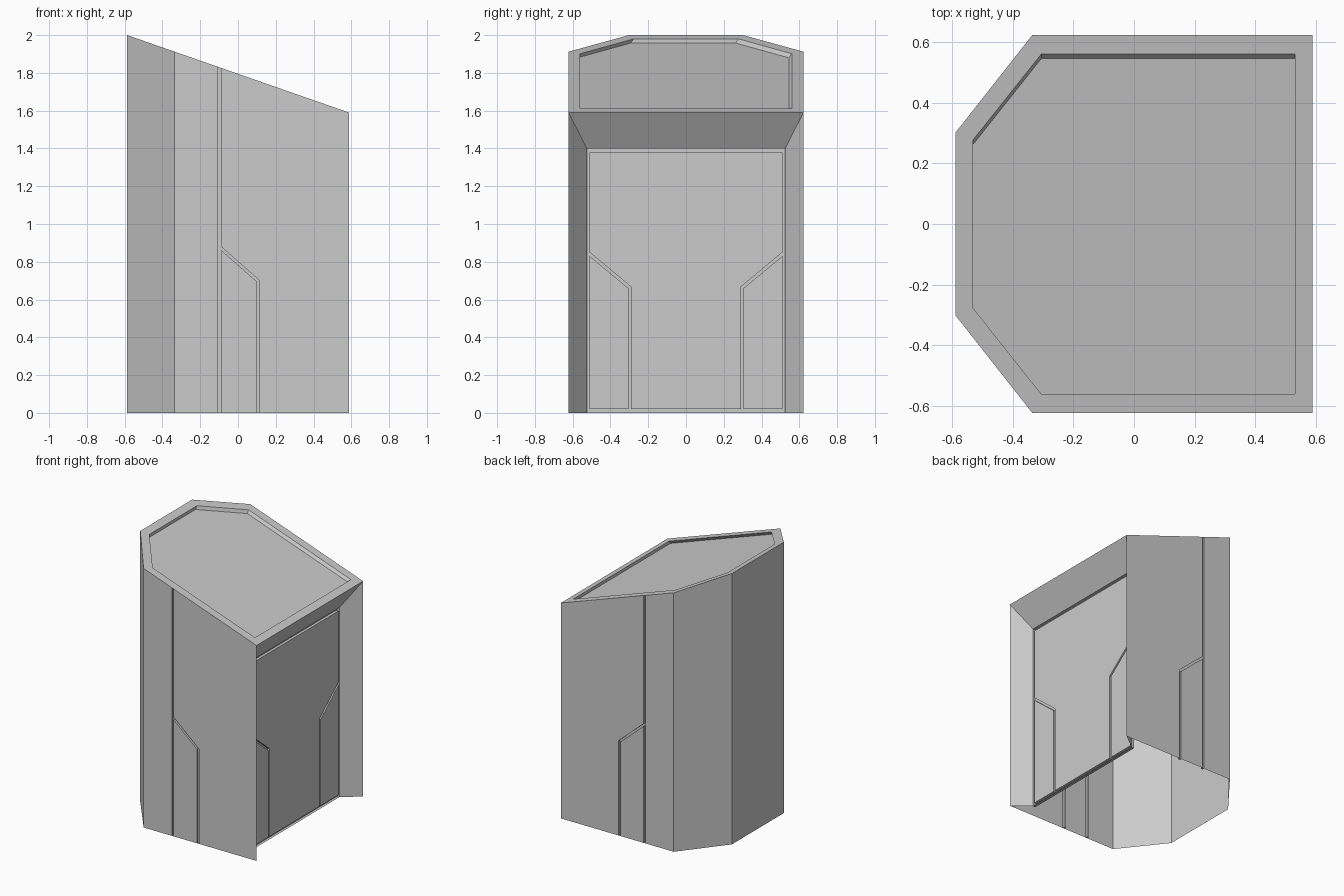
import bpy, bmesh

if "Cube" in bpy.data.objects:
    bpy.data.objects.remove(bpy.data.objects["Cube"])

def top_z(x):
    # sloping top plane
    return 2.0 - 0.349 * (x + 0.587)

def face(bm, pts):
    return bm.faces.new([bm.verts.new(p) for p in pts])

def walls(bm, a, b, closed=True):
    n = len(a)
    for i in range(n if closed else n - 1):
        j = (i + 1) % n
        face(bm, [a[i], a[j], b[j], b[i]])

def finish(bm, name):
    bmesh.ops.remove_doubles(bm, verts=bm.verts, dist=0.0005)
    bmesh.ops.recalc_face_normals(bm, faces=bm.faces)
    me = bpy.data.meshes.new(name)
    bm.to_mesh(me)
    bm.free()
    ob = bpy.data.objects.new(name, me)
    bpy.context.collection.objects.link(ob)
    return ob

XF, XC, XR, W = -0.587, -0.335, 0.587, 0.622
bm = bmesh.new()

# Sloping top: rim, recess walls and recessed floor
outer = [(XF, -.302), (XC, -W), (XR, -W), (XR, W), (XC, W), (XF, .302)]
inner = [(-.53, -.277), (-.305, -.56), (.53, -.56), (.53, .56), (-.305, .56), (-.53, .277)]
rim_o = [(x, y, top_z(x)) for x, y in outer]
rim_i = [(x, y, top_z(x)) for x, y in inner]
floor = [(x, y - .015, z - .022) for x, y, z in rim_i]
walls(bm, rim_o, rim_i)
walls(bm, rim_i, floor)
face(bm, floor)

# Blunt end walls
end = [rim_o[4], rim_o[5], rim_o[0], rim_o[1]]
walls(bm, end, [(x, y, 0) for x, y, z in end], closed=False)

# Long side walls with a panel groove, mirrored
a, b, c, d = -.105, -.09, .10, .115
plates = [
    [(XC, 0), (a, 0), (a, top_z(a)), (XC, top_z(XC))],
    [(b, 0), (c, 0), (c, .695), (b, .862)],
    [(d, 0), (XR, 0), (XR, top_z(XR)), (b, top_z(b)), (b, .88), (d, .70)],
]
groove = [(a, 0), (b, 0), (b, .862), (c, .695), (c, 0), (d, 0),
          (d, .70), (b, .88), (b, top_z(b)), (a, top_z(a))]
for s in (-1, 1):
    for p in plates:
        face(bm, [(x, s * W, z) for x, z in p])
    lip = [(x, s * W, z) for x, z in groove]
    bed = [(x, s * (W - .015), z) for x, z in groove]
    walls(bm, lip, bed)
    face(bm, bed)

# Splayed door frame
DX, DY, DZ = .462, .525, 1.40
frame_o = [(XR, -W, 0), (XR, -W, top_z(XR)), (XR, W, top_z(XR)), (XR, W, 0)]
frame_i = [(DX, -DY, 0), (DX, -DY, DZ), (DX, DY, DZ), (DX, DY, 0)]
frame_b = [(DX - .02, y, z) for x, y, z in frame_i]
walls(bm, frame_o, frame_i, closed=False)
walls(bm, frame_i, frame_b)
face(bm, frame_b)
finish(bm, "cabin_shell")

# Door leaf and corner panels, standing in the frame with gaps around them
def door_piece(name, outline):
    bm = bmesh.new()
    front = [(DX, y, z) for y, z in outline]
    back = [(DX - .02, y, z) for y, z in outline]
    face(bm, front)
    walls(bm, front, back)
    face(bm, back)
    finish(bm, name)

half = [(.29, .02), (.29, .667), (.51, .85), (.51, 1.378)]
door_piece("door_leaf", half + [(-y, z) for y, z in reversed(half)])
for s, side in ((-1, "left"), (1, "right")):
    door_piece("door_corner_" + side,
               [(s * y, z) for y, z in [(.305, .02), (.51, .02), (.51, .83), (.305, .66)]])
